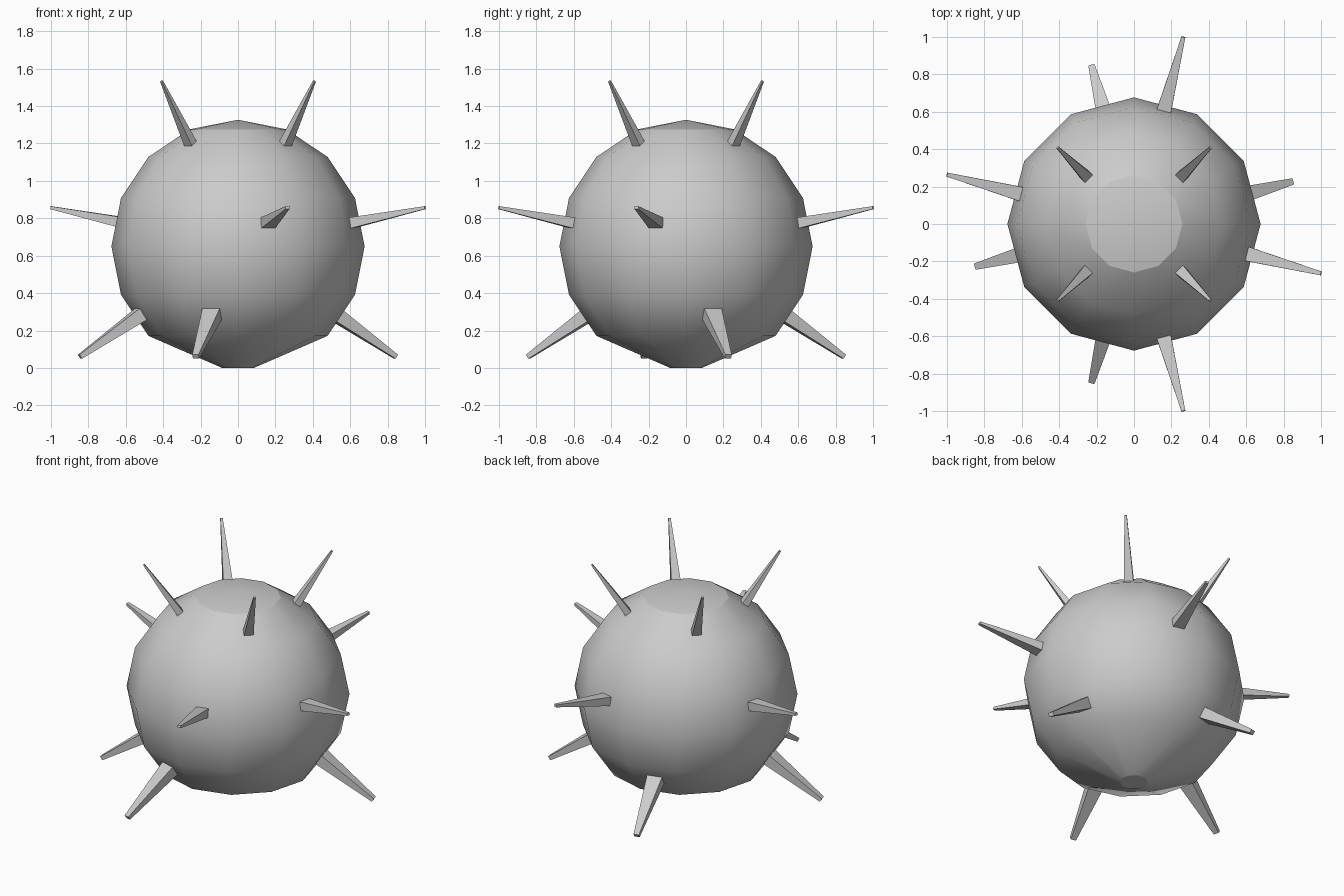
import bpy, bmesh
from math import sin, cos, radians, pi
from mathutils import Vector

if "Cube" in bpy.data.objects:
    bpy.data.objects.remove(bpy.data.objects["Cube"])

CENTER = Vector((0, 0, 0.65))
R = 0.677
SEGS = 12


def add_object(name, bm):
    bmesh.ops.recalc_face_normals(bm, faces=bm.faces)
    mesh = bpy.data.meshes.new(name)
    bm.to_mesh(mesh)
    bm.free()
    obj = bpy.data.objects.new(name, mesh)
    bpy.context.collection.objects.link(obj)
    return obj


# Body: low-poly ball whose underside is pulled down to a small flat foot
def make_body():
    bm = bmesh.new()
    profile = [(0.085, 0.0)]
    for lat in (-45, -22.5, 0, 22.5, 45, 67.5):
        a = radians(lat)
        profile.append((R * cos(a), CENTER.z + R * sin(a)))
    rings = []
    for r, z in profile:
        rings.append([bm.verts.new((r * cos(2 * pi * i / SEGS), r * sin(2 * pi * i / SEGS), z))
                      for i in range(SEGS)])
    for lo, hi in zip(rings, rings[1:]):
        for i in range(SEGS):
            j = (i + 1) % SEGS
            bm.faces.new((lo[i], lo[j], hi[j], hi[i]))
    bm.faces.new(rings[0])
    pole = bm.verts.new((0, 0, CENTER.z + R))
    for i in range(SEGS):
        bm.faces.new((rings[-1][i], rings[-1][(i + 1) % SEGS], pole))
    for f in bm.faces:
        f.smooth = True
    # crisp edges around the foot and the crown
    for ring in (rings[0], rings[-1]):
        for i in range(SEGS):
            bm.edges.get((ring[i], ring[(i + 1) % SEGS])).smooth = False
    add_object("ball_body", bm)


# Spike: tapered four-sided bar pointing radially out of the body
def make_spike(name, azimuth, elevation, base_w, tip_w, start=0.58, end=1.055, flat=0.75):
    a, e = radians(azimuth), radians(elevation)
    d = Vector((cos(e) * cos(a), cos(e) * sin(a), sin(e)))
    side = Vector((-sin(a), cos(a), 0))
    up = d.cross(side)
    bm = bmesh.new()
    ends = []
    for dist, w in ((start, base_w), (end, tip_w)):
        ends.append([bm.verts.new(CENTER + d * dist + side * (sx * w / 2) + up * (sy * w * flat / 2))
                     for sx, sy in ((-1, -1), (1, -1), (1, 1), (-1, 1))])
    for i in range(4):
        j = (i + 1) % 4
        bm.faces.new((ends[0][i], ends[0][j], ends[1][j], ends[1][i]))
    bm.faces.new(ends[0])
    bm.faces.new(ends[1])
    add_object(name, bm)


make_body()

# Three tiers of four spikes
tiers = {
    "upper_spike": ((45, 135, 225, 315), 56.8, 0.067, 0.014),
    "middle_spike": ((-14.8, 75.2, 165.2, -75.2), 11.3, 0.086, 0.021),
    "lower_spike": ((15, 105, 195, 255), -34, 0.107, 0.034),
}
for name, (azimuths, elevation, base_w, tip_w) in tiers.items():
    for n, azimuth in enumerate(azimuths, 1):
        make_spike(f"{name}_{n}", azimuth, elevation, base_w, tip_w)
